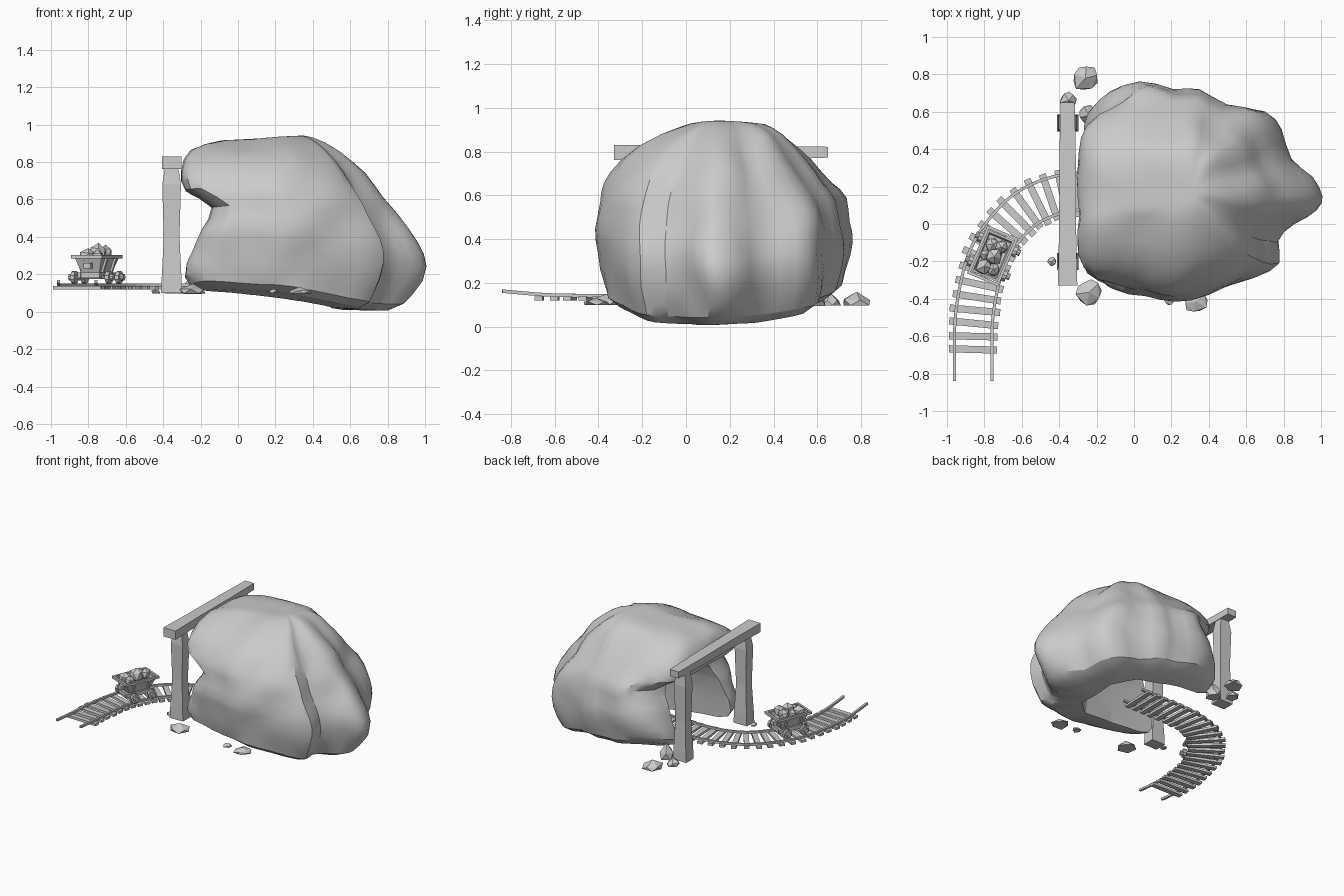
import bpy, bmesh, math, random
from mathutils import Vector, Matrix, noise

if "Cube" in bpy.data.objects:
    bpy.data.objects.remove(bpy.data.objects["Cube"])
random.seed(4)

def make(name, bm, smooth=None):
    bmesh.ops.recalc_face_normals(bm, faces=bm.faces)
    me = bpy.data.meshes.new(name)
    bm.to_mesh(me)
    bm.free()
    ob = bpy.data.objects.new(name, me)
    bpy.context.collection.objects.link(ob)
    if smooth:
        bpy.context.view_layer.objects.active = ob
        ob.select_set(True)
        bpy.ops.object.shade_smooth_by_angle(angle=math.radians(smooth))
        ob.select_set(False)
    return ob

def loft(bm, rings):
    vs = [[bm.verts.new(p) for p in r] for r in rings]
    n = len(vs[0])
    for a, b in zip(vs, vs[1:]):
        for i in range(n):
            bm.faces.new((a[i], a[(i + 1) % n], b[(i + 1) % n], b[i]))
    bm.faces.new(vs[0][::-1])
    bm.faces.new(vs[-1])

def box(bm, size, mat):
    bmesh.ops.create_cube(bm, size=1, matrix=mat @ Matrix.Diagonal((*size, 1)))

def rect(cx, cy, hx, hy, z):
    return [(cx - hx, cy - hy, z), (cx + hx, cy - hy, z), (cx + hx, cy + hy, z), (cx - hx, cy + hy, z)]

def spline(pts, steps, closed=False):
    P = [Vector(p) for p in pts]
    n, out = len(P), []
    get = (lambda i: P[i % n]) if closed else (lambda i: P[max(0, min(n - 1, i))])
    for i in range(n if closed else n - 1):
        a, b, c, d = (get(i + k) for k in (-1, 0, 1, 2))
        for s in range(steps):
            t = s / steps
            out.append(0.5 * (2*b + (c - a)*t + (2*a - 5*b + 4*c - d)*t*t + (3*b - a - 3*c + d)*t**3))
    if not closed:
        out.append(P[-1])
    return out

# Boulder: plan outline scaled per level by side limits (t, left, right, front, back)
outline = [(-.3, 0), (-.3, .25), (-.29, .45), (-.25, .62), (-.15, .72), (0, .76), (.2, .71), (.35, .72),
           (.5, .64), (.7, .6), (.8, .5), (.84, .35), (.95, .25), (1, .15), (.97, .07), (.87, 0),
           (.78, -.1), (.79, -.22), (.65, -.3), (.4, -.38), (.2, -.42), (0, -.38), (-.2, -.35), (-.29, -.22)]
levels = [(0, .25, .35, .12, .22), (0, -.18, .8, -.3, .66), (.09, -.29, .93, -.37, .74), (.26, -.24, 1, -.4, .76),
          (.4, -.19, .96, -.42, .75), (.55, -.13, .86, -.4, .73), (.66, -.28, .78, -.37, .66),
          (.8, -.3, .68, -.29, .57), (.93, -.25, .54, -.12, .46), (.99, -.08, .42, .03, .36), (1, .25, .35, .12, .22)]
cx, cy = .3, .17
rings = []
for t, xl, xr, yf, yb in spline(levels, 2):
    t = max(0, min(1, t))
    ring = []
    for ox, oy in spline(outline, 2, True):
        dx, dy = ox - cx, oy - cy
        x = cx + dx * ((xr - cx) / .7 if dx > 0 else (cx - xl) / .6)
        y = cy + dy * ((yb - cy) / .59 if dy > 0 else (cy - yf) / .59)
        bot = .1 - .09 * max(0, min(1, (x + .2) / .8)) + .1 * ((y - .1) / .6) ** 2
        top = .92 + .02 * math.exp(-((x - .33) / .2) ** 2)
        z = bot + t * (top - bot)
        n = noise.noise_vector(Vector((x, y, z)) * 5) * .022
        ring.append((x + n.x, y + n.y, max(.003, z + n.z * .5)))
    rings.append(ring)
bm = bmesh.new()
loft(bm, rings)
bmesh.ops.triangulate(bm, faces=bm.faces)
rock = make("boulder", bm)

# Cave cut: arch sections running back from the mouth
bm = bmesh.new()
secs = []
for x, hw, h in [(-.6, .33, .66), (-.2, .33, .65), (.1, .32, .6), (.35, .28, .52), (.5, .16, .36)]:
    sec = [(x, .18 - hw, -.2)]
    for i in range(13):
        a = math.pi * i / 12
        c, s = math.cos(a), math.sin(a)
        p = Vector((x, .18 - hw * math.copysign(abs(c) ** .6, c), max(0, h * s ** .6)))
        n = noise.noise_vector(p * 6) * .025
        sec.append((x + n.x, p.y + n.y, p.z + n.z))
    sec.append((x, .18 + hw, -.2))
    secs.append(sec)
loft(bm, secs)
bmesh.ops.triangulate(bm, faces=bm.faces)
cutter = make("cave_cutter", bm)
mod = rock.modifiers.new("cave", 'BOOLEAN')
mod.operation, mod.object, mod.solver = 'DIFFERENCE', cutter, 'EXACT'
dg = bpy.context.evaluated_depsgraph_get()
rock.data = bpy.data.meshes.new_from_object(rock.evaluated_get(dg))
rock.modifiers.clear()
bpy.data.objects.remove(cutter)
bpy.context.view_layer.objects.active = rock
rock.select_set(True)
bpy.ops.object.shade_smooth_by_angle(angle=math.radians(30))
rock.select_set(False)

# Timber portal: two hewn posts and a lintel
for name, y in (("front_post", -.2), ("rear_post", .54)):
    bm = bmesh.new()
    loft(bm, [rect(-.355, y, hx, hy, z) for z, hx, hy in
              [(.1, .057, .046), (.18, .053, .045), (.4, .042, .036), (.68, .05, .042), (.77, .036, .032)]])
    make(name, bm)
bm = bmesh.new()
loft(bm, [[(-.355 - h, y, z0), (-.355 + h, y, z0), (-.355 + h, y, z1), (-.355 - h, y, z1)] for y, h, z0, z1 in
          [(-.33, .052, .762, .83), (0, .045, .765, .828), (.35, .044, .768, .825), (.65, .038, .772, .822)]])
make("lintel_beam", bm)

# Track: curved centre line, two rails, evenly spaced sleepers
path = spline([(-.86, -.84, .02), (-.86, -.65, .004), (-.855, -.5, 0), (-.83, -.34, 0), (-.785, -.18, 0), (-.7, -.04, 0),
               (-.58, .08, 0), (-.43, .15, 0), (-.27, .177, 0), (-.05, .18, 0), (.16, .18, 0)], 4)
def frame(i):
    d = path[min(i + 1, len(path) - 1)] - path[max(i - 1, 0)]
    d.z = 0
    d.normalize()
    return d, Vector((-d.y, d.x, 0))
bm = bmesh.new()
for side in (-.1, .1):
    rs = []
    for i, p in enumerate(path):
        c = p + frame(i)[1] * side
        s = frame(i)[1] * .008
        rs.append([c - s + Vector((0, 0, .134)), c + s + Vector((0, 0, .134)),
                   c + s + Vector((0, 0, .15)), c - s + Vector((0, 0, .15))])
    loft(bm, rs)
make("rails", bm)
bm = bmesh.new()
run, nxt = 0, .17
for i in range(len(path) - 1):
    L = (path[i + 1] - path[i]).length
    while nxt <= run + L:
        p = path[i].lerp(path[i + 1], (nxt - run) / L)
        d = frame(i)[0].lerp(frame(i + 1)[0], (nxt - run) / L)
        a = math.atan2(d.y, d.x) + random.uniform(-.04, .04)
        box(bm, (.038, .265 + random.uniform(-.01, .01), .018),
            Matrix.Translation((p.x, p.y, .128)) @ Matrix.Rotation(a, 4, 'Z'))
        nxt += .07
    run += L
make("sleepers", bm)

# Mine cart, built along local x then turned onto the track
M = Matrix.Translation((-.755, -.17, 0)) @ Matrix.Rotation(math.radians(67), 4, 'Z')
def T(x, y, z):
    return M @ Matrix.Translation((x, y, z))
bm = bmesh.new()
loft(bm, [rect(0, 0, *r) for r in [(.085, .05, .205), (.12, .078, .29), (.108, .066, .29), (.1, .06, .27)]])
bm.transform(M)
make("cart_tub", bm)
bm = bmesh.new()
for s in (-1, 1):
    box(bm, (.28, .016, .018), T(0, s * .082, .293))
    box(bm, (.016, .164, .018), T(s * .132, 0, .293))
    box(bm, (.23, .018, .028), T(0, s * .055, .195))
    box(bm, (.018, .12, .028), T(s * .1, 0, .195))
    for x in (-.06, .06):
        box(bm, (.016, .012, .09), T(x, s * .07, .245) @ Matrix.Rotation(-s * .32, 4, 'X'))
    box(bm, (.025, .04, .03), T(s * .12, 0, .245))
make("cart_frame", bm)
bm = bmesh.new()
for x in (-.07, .07):
    R = Matrix.Rotation(math.pi / 2, 4, 'X')
    for y, r, d in [(0, .01, .25), (-.1, .034, .022), (.1, .034, .022), (-.118, .018, .022), (.118, .018, .022)]:
        bmesh.ops.create_cone(bm, cap_ends=True, segments=10, radius1=r, radius2=r, depth=d,
                              matrix=T(x, y, .184) @ R)
make("cart_wheels", bm, 30)

# Stones: jittered icospheres, flattened underneath
def stone(name, x, y, z, r, h, flat, mat=Matrix()):
    bm = bmesh.new()
    bmesh.ops.create_icosphere(bm, subdivisions=1, radius=1, matrix=Matrix.Rotation(random.random() * 6, 4, 'Z'))
    for v in bm.verts:
        c = v.co * random.uniform(.85, 1.1)
        v.co = (x + c.x * r, y + c.y * r, z + (max(c.z, -.05) if flat else c.z) * h)
    bm.transform(mat)
    make(name, bm)
for x, y, z, r, h in [(-.07, .02, .295, .05, .045), (-.065, -.03, .29, .04, .045), (.0, -.01, .315, .048, .055),
                      (.055, .025, .3, .045, .05), (.06, -.025, .315, .042, .05), (-.01, .035, .295, .035, .04)]:
    stone("cart_ore", x, y, z, r, h, False, M)
for x, y, r, h in [(-.26, .78, .08, .055), (-.35, .66, .05, .05), (-.24, -.365, .075, .045), (.33, -.415, .07, .03),
                   (.19, -.4, .035, .022), (-.44, -.2, .027, .025), (-.24, .58, .06, .1)]:
    stone("ground_stone", x, y, .1, r, h, True)
